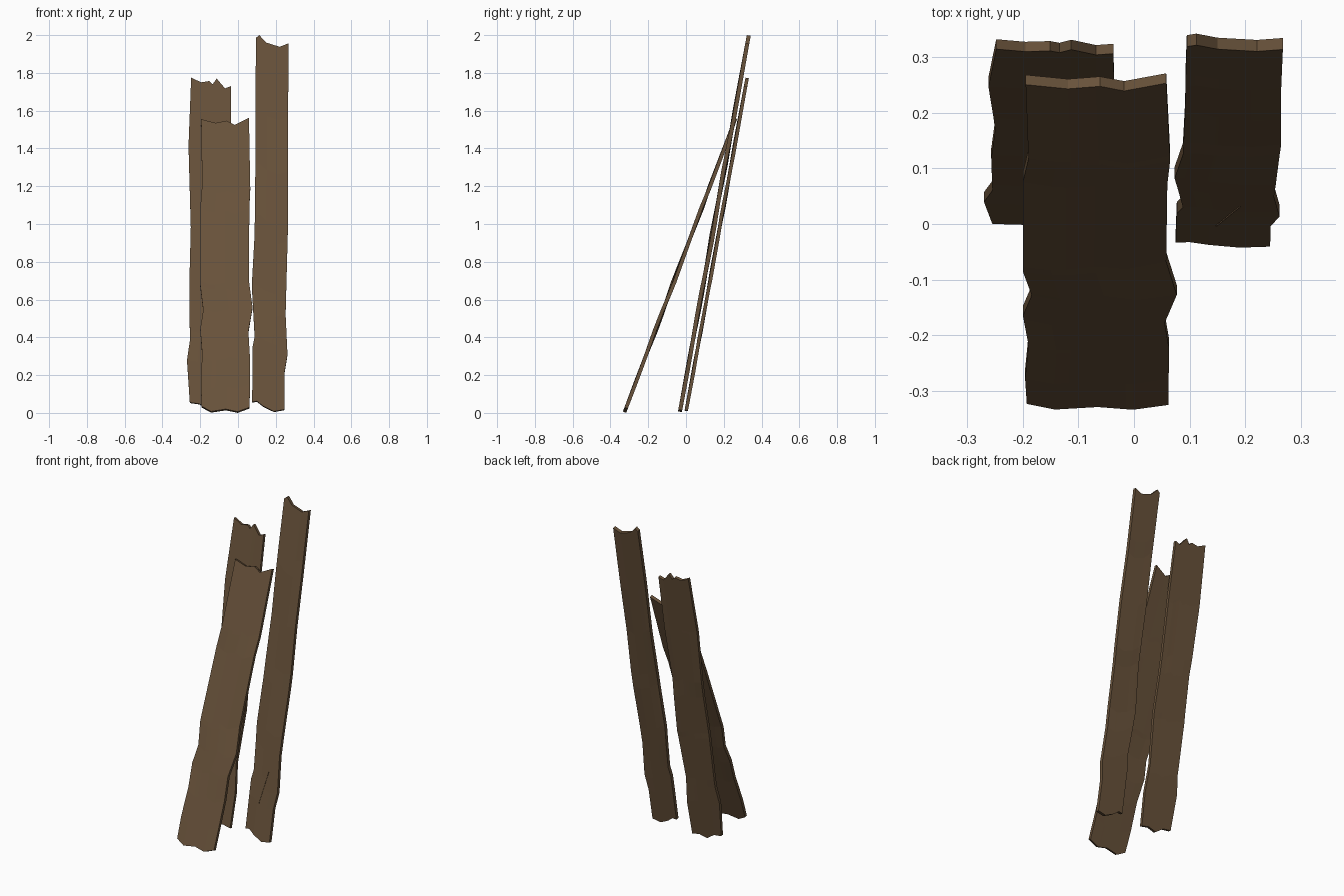
import bpy, bmesh, math
from mathutils import Vector

if "Cube" in bpy.data.objects:
    bpy.data.objects.remove(bpy.data.objects["Cube"])

wood = bpy.data.materials.new("brown wood")
wood.diffuse_color = (0.14, 0.085, 0.043, 1)
wood.use_nodes = True
wood.node_tree.nodes["Principled BSDF"].inputs["Base Color"].default_value = wood.diffuse_color


def lerp(points, t):
    """Piecewise linear lookup in (position, value) pairs."""
    for (a, va), (b, vb) in zip(points, points[1:]):
        if t <= b:
            return va + (vb - va) * max(0, t - a) / (b - a)
    return points[-1][1]


def plank(name, left, right, bottom, top, y0, slope, thick, wave):
    # edges: (height fraction, x); ends: (width fraction, z)
    us = sorted({u for u, _ in bottom + top})
    ts = sorted({t for t, _ in left + right})
    ang = math.atan(slope)
    normal = Vector((0, math.cos(ang), -math.sin(ang)))
    bm = bmesh.new()
    layers = []
    for depth in (0, thick):
        grid = []
        for t in ts:
            row = []
            for u in us:
                x = lerp(left, t) * (1 - u) + lerp(right, t) * u
                z = lerp(bottom, u) * (1 - t) + lerp(top, u) * t
                bump = wave * math.sin(t * 17) * math.sin(math.pi * t) * (2 * u - 1)
                row.append(bm.verts.new(Vector((x, y0 + slope * z, z)) + normal * (depth + bump)))
            grid.append(row)
        layers.append(grid)
    # broad faces
    for grid in layers:
        for r0, r1 in zip(grid, grid[1:]):
            for i in range(len(us) - 1):
                bm.faces.new((r0[i], r0[i + 1], r1[i + 1], r1[i]))
    # rim joining front and back
    rims = [g[0] + [r[-1] for r in g[1:-1]] + g[-1][::-1] + [r[0] for r in g[-2:0:-1]] for g in layers]
    n = len(rims[0])
    for i in range(n):
        j = (i + 1) % n
        bm.faces.new((rims[0][i], rims[0][j], rims[1][j], rims[1][i]))
    bmesh.ops.recalc_face_normals(bm, faces=bm.faces)
    me = bpy.data.meshes.new(name)
    bm.to_mesh(me)
    bm.free()
    me.materials.append(wood)
    ob = bpy.data.objects.new(name, me)
    bpy.context.collection.objects.link(ob)
    return ob


# wide plank leaning in front
plank("front_plank",
      [(0, -.193), (.08, -.196), (.185, -.19), (.27, -.2), (.336, -.184), (.42, -.2), (.69, -.2), (.77, -.19), (1, -.195)],
      [(0, .062), (.176, .063), (.26, .055), (.345, .077), (.437, .058), (.69, .06), (.756, .065), (1, .058)],
      [(0, .035), (.2, .008), (.5, .02), (.75, .007), (1, .03)],
      [(0, 1.555), (.3, 1.535), (.53, 1.547), (.7, 1.525), (1, 1.562)],
      -.337, .378, .019, .005)

# left plank behind
plank("left_plank",
      [(0, -.255), (.13, -.27), (.19, -.255), (.38, -.257), (.54, -.25), (.79, -.262), (1, -.248)],
      [(0, -.05), (.12, -.042), (.22, -.055), (.4, -.035), (.6, -.045), (.8, -.036), (1, -.037)],
      [(0, .055), (.25, .048), (.5, .012), (.75, .025), (1, .015)],
      [(0, 1.775), (.25, 1.75), (.46, 1.757), (.54, 1.74), (.64, 1.77), (.85, 1.718), (1, 1.73)],
      -.010, .183, .018, .004)

# tall plank on the right
tall = plank("right_plank",
             [(0, .075), (.15, .077), (.18, .088), (.32, .073), (.46, .088), (.65, .092), (.85, .093), (1, .095)],
             [(0, .245), (.1, .246), (.15, .262), (.26, .252), (.51, .265), (.8, .265), (1, .268)],
             [(0, .058), (.15, .062), (.35, .035), (.68, .008), (1, .018)],
             [(0, 1.985), (.1, 2.0), (.32, 1.96), (.73, 1.938), (1, 1.957)],
             -.044, .183, .021, .004)

# shallow split in the right plank
bpy.ops.mesh.primitive_cube_add(size=1, location=(.17, .010, .32), rotation=(-math.atan(.183), .22, 0))
split = bpy.context.object
split.name = "split_cutter"
split.scale = (.003, .014, .2)
split.hide_render = True
split.hide_set(True)
mod = tall.modifiers.new("split", 'BOOLEAN')
mod.object = split
mod.operation = 'DIFFERENCE'
